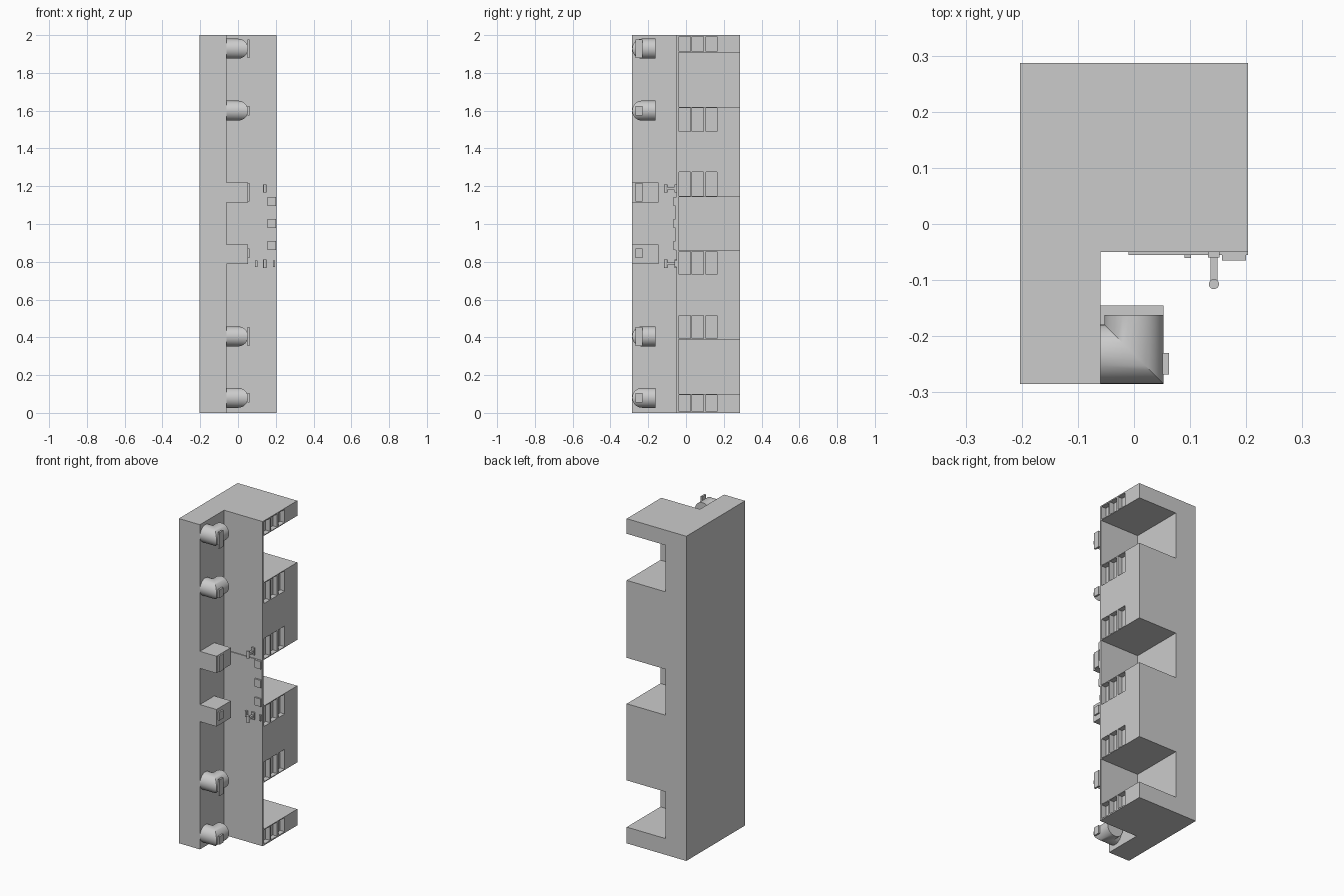
import bpy, bmesh
from math import cos, sin, pi
from mathutils import Matrix, Vector

if "Cube" in bpy.data.objects:
    bpy.data.objects.remove(bpy.data.objects["Cube"])


def make_object(name, bm):
    bmesh.ops.recalc_face_normals(bm, faces=bm.faces)
    mesh = bpy.data.meshes.new(name)
    bm.to_mesh(mesh)
    bm.free()
    ob = bpy.data.objects.new(name, mesh)
    bpy.context.collection.objects.link(ob)
    return ob


def add_box(bm, x0, x1, y0, y1, z0, z1):
    size = Matrix.Diagonal((x1 - x0, y1 - y0, z1 - z0, 1))
    mid = Vector((x0 + x1, y0 + y1, z0 + z1)) / 2
    bmesh.ops.create_cube(bm, size=1, matrix=Matrix.Translation(mid) @ size)


def box(name, *bounds):
    bm = bmesh.new()
    add_box(bm, *bounds)
    return make_object(name, bm)


def smooth(ob):
    bpy.ops.object.select_all(action='DESELECT')
    ob.select_set(True)
    bpy.context.view_layer.objects.active = ob
    bpy.ops.object.shade_smooth_by_angle(angle=0.6)


# Cabinet body: L-shaped footprint extruded to full height
bm = bmesh.new()
outline = [(-.203, -.285), (-.06, -.285), (-.06, -.05), (.203, -.05), (.203, .287), (-.203, .287)]
face = bm.faces.new([bm.verts.new((x, y, 0)) for x, y in outline])
grown = bmesh.ops.extrude_face_region(bm, geom=[face])
bmesh.ops.translate(bm, vec=(0, 0, 2), verts=[v for v in grown['geom'] if isinstance(v, bmesh.types.BMVert)])
body = make_object("cabinet_body", bm)

# Cutter: three open bays at the back right, and rows of shallow side pockets
bm = bmesh.new()
for z0, z1 in [(.10, .388), (.86, 1.143), (1.62, 1.907)]:
    add_box(bm, -.06, .3, -.04, .4, z0, z1)
for z0, z1 in [(.008, .095), (.393, .515), (.733, .855), (1.148, 1.275), (1.49, 1.615), (1.912, 1.993)]:
    for y0 in (-.036, .033, .105):
        add_box(bm, .173, .25, y0, y0 + .059, z0, z1)
cutter = make_object("bay_cutter", bm)
cutter.hide_render = True
cutter.hide_viewport = True
cutter.display_type = 'WIRE'
cut = body.modifiers.new("bays", 'BOOLEAN')
cut.operation = 'DIFFERENCE'
cut.solver = 'EXACT'
cut.object = cutter

# Round ducts: mitred elbows running from the side wall to the front recess
def duct(name, zc, r=.053, yc=-.232, n=32):
    bm = bmesh.new()
    rings = [[], [], []]
    for i in range(n):
        u, z = r * cos(2 * pi * i / n), zc + r * sin(2 * pi * i / n)
        for ring, co in zip(rings, [(-.062, yc + u, z), (-u, yc + u, z), (-u, -.162, z)]):
            ring.append(bm.verts.new(co))
    for a, b in zip(rings, rings[1:]):
        for i in range(n):
            j = (i + 1) % n
            bm.faces.new((a[i], a[j], b[j], b[i]))
    bm.faces.new(rings[0])
    bm.faces.new(rings[2])
    smooth(make_object(name, bm))


for i, zc in enumerate((.08, .405, 1.6, 1.928)):
    duct(f"round_duct_{i + 1}", zc)

# Square ducts in the middle
for i, z in enumerate((.787, 1.115)):
    box(f"square_duct_{i + 1}", -.062, .053, -.285, -.145, z, z + .105)

# Plain raised label tabs on every duct
for i, (zc, h) in enumerate([(.08, .05), (.405, .1), (.845, .05), (1.168, .1), (1.6, .05), (1.928, .1)]):
    box(f"label_tab_{i + 1}", .051, .062, -.268, -.23, zc - h / 2, zc + h / 2)

# Front control panel with three buttons
box("control_panel", -.01, .203, -.055, -.049, .86, 1.143)
for i, zc in enumerate((.887, 1.002, 1.118)):
    box(f"button_{i + 1}", .157, .2, -.065, -.054, zc - .024, zc + .024)

# Two T-handles above and below the panel
for i, zc in enumerate((.79, 1.188)):
    box(f"handle_stem_{i + 1}", .136, .149, -.107, -.049, zc - .007, zc + .007)
    box(f"handle_base_{i + 1}", .132, .152, -.06, -.049, zc - .022, zc + .022)
    bm = bmesh.new()
    bmesh.ops.create_cone(bm, cap_ends=True, segments=20, radius1=.009, radius2=.009, depth=.044,
                          matrix=Matrix.Translation((.1425, -.107, zc)))
    smooth(make_object(f"handle_grip_{i + 1}", bm))

# Small indicator marks either side of the lower handle
for i, x in enumerate((.09, .185)):
    box(f"indicator_{i + 1}", x, x + .012, -.061, -.049, .772, .808)
